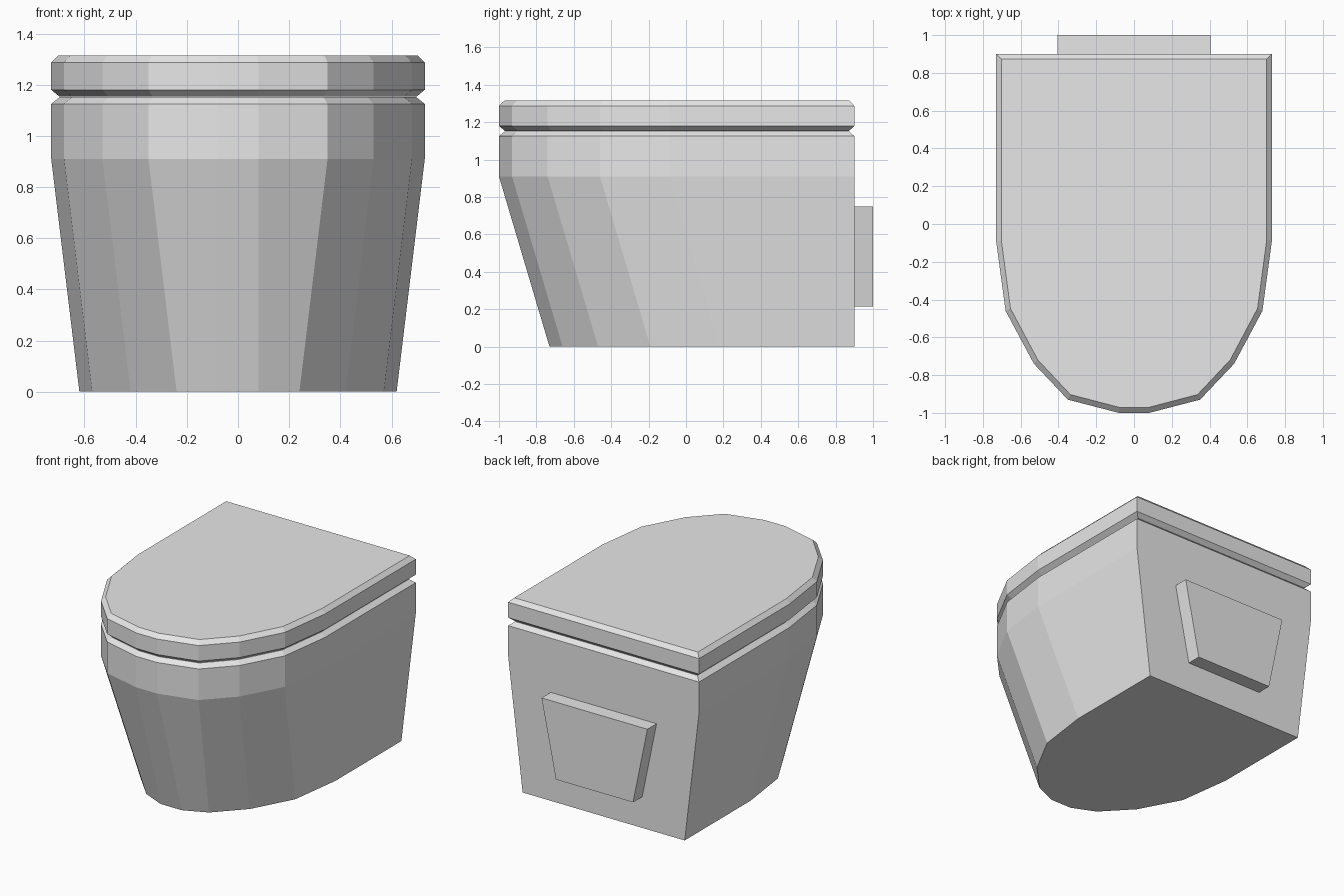
import bpy
import bmesh

cube = bpy.data.objects.get("Cube")
if cube:
    bpy.data.objects.remove(cube, do_unlink=True)

ceramic = bpy.data.materials.new("light_grey_ceramic")
ceramic.use_nodes = True
grey = (0.8, 0.8, 0.8, 1)
ceramic.diffuse_color = grey
ceramic.node_tree.nodes["Principled BSDF"].inputs["Base Color"].default_value = grey

# Left half of the D-shaped rim, from the front to the back corner
HALF = [(0.08, -1), (0.35, -0.93), (0.53, -0.74), (0.68, -0.46), (0.73, -0.09), (0.73, 0.9)]


def mirrored(half):
    return half + [(-x, y) for x, y in reversed(half)]


def loft(name, rings):
    """Skin a stack of equal-length rings of 3D points and cap both ends."""
    bm = bmesh.new()
    loops = [[bm.verts.new(p) for p in ring] for ring in rings]
    for low, high in zip(loops, loops[1:]):
        for i in range(len(low)):
            j = (i + 1) % len(low)
            bm.faces.new((low[i], low[j], high[j], high[i]))
    bm.faces.new(loops[0])
    bm.faces.new(loops[-1])
    bmesh.ops.recalc_face_normals(bm, faces=bm.faces)
    mesh = bpy.data.meshes.new(name)
    bm.to_mesh(mesh)
    bm.free()
    mesh.materials.append(ceramic)
    obj = bpy.data.objects.new(name, mesh)
    bpy.context.collection.objects.link(obj)
    return obj


def rim(z, sx=1, sy=1):
    return [(x * sx, y * sy, z) for x, y in mirrored(HALF)]


# Foot: the rim outline drawn in at the sides and pushed back at the front
foot = [(x if x < 0.1 else x - 0.11, min(y + 0.27, 0.9)) for x, y in HALF]
foot_ring = [(x, y, 0) for x, y in mirrored(foot)]

# Bowl with chamfered top edge
loft("bowl", [foot_ring, rim(0.91), rim(1.125), rim(1.151, 0.955, 0.968)])

# Lid with chamfered edges on both sides
loft("lid", [rim(1.153, 0.955, 0.968), rim(1.18), rim(1.287), rim(1.315, 0.962, 0.971)])

# Tapered mounting plate on the back
plate = [(-0.295, 0.215), (0.295, 0.215), (0.405, 0.75), (-0.405, 0.75)]
loft("mounting_plate", [[(x, y, z) for x, z in plate] for y in (0.9, 1.0)])
